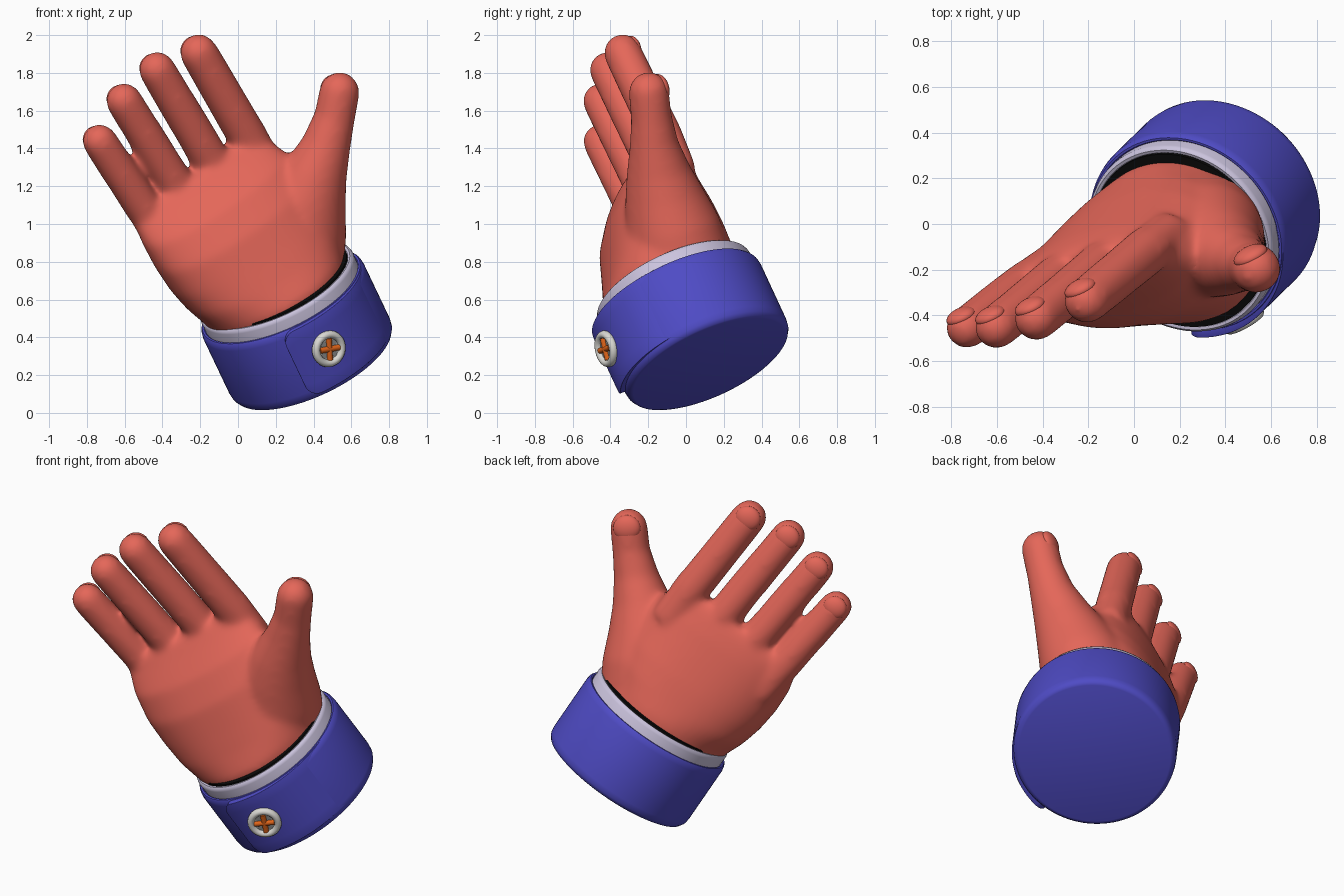
import bpy, bmesh, math
from mathutils import Vector, Matrix

if "Cube" in bpy.data.objects:
    bpy.data.objects.remove(bpy.data.objects["Cube"])


def frame(axis, origin):
    """x across the knuckles, y toward the back of the hand, z along the given axis."""
    w = Vector(axis).normalized()
    u = Vector((0.81, 0.23, 0.55))
    u = (u - w * u.dot(w)).normalized()
    m = Matrix((u, w.cross(u), w)).transposed().to_4x4()
    m.translation = origin
    return m


HAND = frame((-0.43, -0.42, 0.80), (0.39, 0.13, 0.29))
CUFF = frame((-0.396, -0.386, 0.833), (0.39, 0.115, 0.278))


def material(name, rgb):
    m = bpy.data.materials.new(name)
    m.diffuse_color = (*rgb, 1)
    m.use_nodes = True
    m.node_tree.nodes["Principled BSDF"].inputs["Base Color"].default_value = m.diffuse_color
    return m


RED = material("coral_red", (0.78, 0.135, 0.10))
BLUE = material("royal_blue", (0.078, 0.071, 0.56))
LILAC = material("pale_lilac", (0.60, 0.55, 0.73))
CREAM = material("button_white", (0.70, 0.69, 0.65))
GREY = material("button_grey", (0.30, 0.30, 0.29))
ORANGE = material("thread_orange", (0.75, 0.13, 0.01))
BLACK = material("black", (0.003, 0.003, 0.003))


def finish(name, bm, mat, place, angle=40):
    bmesh.ops.recalc_face_normals(bm, faces=bm.faces)
    me = bpy.data.meshes.new(name)
    bm.to_mesh(me)
    bm.free()
    me.materials.append(mat)
    ob = bpy.data.objects.new(name, me)
    bpy.context.collection.objects.link(ob)
    ob.matrix_world = place
    bpy.context.view_layer.objects.active = ob
    ob.select_set(True)
    bpy.ops.object.shade_smooth_by_angle(angle=math.radians(angle))
    ob.select_set(False)
    return ob


def loft(bm, rings):
    rows = [[bm.verts.new(p) for p in r] for r in rings]
    n = len(rows[0])
    for a, b in zip(rows, rows[1:]):
        for i in range(n):
            bm.faces.new((a[i], a[(i + 1) % n], b[(i + 1) % n], b[i]))
    bm.faces.new(rows[0][::-1])
    bm.faces.new(rows[-1])


def ellipse(c, ax, ay, n=32):
    return [c + ax * math.cos(2 * math.pi * i / n) + ay * math.sin(2 * math.pi * i / n)
            for i in range(n)]


def digit(bm, path):
    """Tapered round tube through (x, y, z, radius) with a domed tip."""
    pts = [Vector(p[:3]) for p in path]
    d = (pts[-1] - pts[0]).normalized()
    side = Vector((0, 1, 0)).cross(d).normalized()
    up = d.cross(side)
    secs = [(p, q[3]) for p, q in zip(pts, path)]
    tip, r = secs[-1]
    secs += [(tip + d * r * math.sin(a), r * math.cos(a))
             for a in (math.radians(k) for k in (18, 36, 54, 70, 82))]
    loft(bm, [ellipse(c, side * s, up * s) for c, s in secs])


def lathe(name, profile, mat, n=96):
    bm = bmesh.new()
    loft(bm, [ellipse(Vector((0, 0, z)), Vector((r, 0, 0)), Vector((0, r, 0)), n)
              for r, z in profile])
    return finish(name, bm, mat, CUFF)


# Hand: palm, fingers and thumb fused into one smooth skin
bm = bmesh.new()
palm = [(0.25, -.37, .38, -.36, .34), (0.50, -.42, .415, -.39, .372), (0.62, -.46, .44, -.325, .36),
        (0.75, -.485, .46, -.265, .35), (0.90, -.495, .45, -.20, .335), (1.05, -.485, .43, -.09, .32),
        (1.14, -.465, .39, .03, .305), (1.20, -.42, .33, .10, .285)]
rings = []
for z, x0, x1, y0, y1 in palm:
    ring = []
    e = 0.88 if z > 0.55 else 1.0      # squarer toward the knuckles
    for i in range(48):
        c, s = math.cos(2 * math.pi * i / 48), math.sin(2 * math.pi * i / 48)
        ring.append(Vector(((x0 + x1) / 2 + (x1 - x0) / 2 * math.copysign(abs(c) ** e, c),
                            (y0 + y1) / 2 + (y1 - y0) / 2 * math.copysign(abs(s) ** e, s), z)))
    rings.append(ring)
loft(bm, rings)
fingers = [(-.402, 1.645, .093), (-.18, 1.76, .096), (.06, 1.80, .098), (.305, 1.745, .101)]
for x, top, r in fingers:
    digit(bm, [(x * 0.95 + .025, .18, 0.95, r), (x * 0.97 + .02, .20, 1.2, r * 1.05), (x, .225, top, r)])
digit(bm, [(.20, .02, .56, .27), (.30, .015, .68, .25), (.40, .0, .80, .21), (.50, -.015, .90, .17),
           (.62, -.025, 1.0, .13), (.73, -.02, 1.10, .109), (.82, -.01, 1.20, .108)])
hand = finish("hand", bm, RED, HAND, 180)
rm = hand.modifiers.new("fuse", 'REMESH')
rm.mode = 'VOXEL'
rm.voxel_size = 0.015
rm.use_smooth_shade = True
sm = hand.modifiers.new("soften", 'SMOOTH')
sm.factor = 0.5
sm.iterations = 26

# Fingernails: low domes on the back of each tip
bm = bmesh.new()
nails = [(x, .225, top, r, 0) for x, top, r in fingers] + [(.82, -.01, 1.20, .108, 42)]
for x, y, z, r, tilt in nails:
    m = (Matrix.Translation((x, y, z)) @ Matrix.Rotation(math.radians(tilt), 4, 'Y')
         @ Matrix.Translation((0, r * 0.62, r * 0.05)) @ Matrix.Diagonal((r * .74, r * .38, r * .70, 1)))
    bmesh.ops.create_uvsphere(bm, u_segments=24, v_segments=14, radius=1, matrix=m)
finish("fingernails", bm, RED, HAND, 180)

# Sleeve cuff, shirt band and the dark opening
lathe("sleeve_cuff", [(.435, -.022), (.452, -.016), (.465, .005), (.469, .035), (.469, .37), (.465, .395),
                      (.456, .408), (.446, .408), (.436, .395), (.436, .30)], BLUE)
lathe("shirt_band", [(.439, .30), (.442, .458), (.437, .473), (.427, .48), (.414, .477), (.408, .465),
                     (.408, .42)], LILAC)
lathe("sleeve_opening", [(.410, .43), (.410, .486)], BLACK)

# Overlapping cuff flap with rounded corners, fading into the cuff
bm = bmesh.new()
COLS, ROWS, RC = 48, 6, 0.07
A0, A1 = math.radians(-26), math.radians(78)
grid = []
for i in range(COLS + 1):
    t = (i / COLS) ** 1.5
    a = A0 + (A1 - A0) * t
    r = 0.500 - 0.046 * t
    k = max(0.0, RC - (a - A0) * r)
    inset = RC - math.sqrt(RC * RC - k * k)
    lo, hi = 0.015 + inset, 0.405 - inset
    grid.append([bm.verts.new((r * math.sin(a), -r * math.cos(a), lo + (hi - lo) * j / ROWS))
                 for j in range(ROWS + 1)])
for i in range(COLS):
    for j in range(ROWS):
        bm.faces.new((grid[i][j], grid[i + 1][j], grid[i + 1][j + 1], grid[i][j + 1]))
flap = finish("cuff_flap", bm, BLUE, CUFF)
so = flap.modifiers.new("thickness", 'SOLIDIFY')
so.thickness = 0.035
so.offset = -1 if flap.data.polygons[0].normal.y < 0 else 1
bv = flap.modifiers.new("soft_edge", 'BEVEL')
bv.width = 0.01
bv.segments = 3

# Button: rim, recessed face and crossed thread, facing the palm side
PLACE = (Matrix.Translation((-.028, -.490, .222)) @ Matrix.Rotation(math.radians(6), 4, 'Z')
         @ Matrix.Rotation(math.radians(90), 4, 'X'))
bm = bmesh.new()
rim = []
for i in range(40):
    a = 2 * math.pi * i / 40
    out = Vector((math.cos(a), math.sin(a), 0))
    rim.append([bm.verts.new(PLACE @ p)
                for p in ellipse(out * 0.077 + Vector((0, 0, .010)), out * .021, Vector((0, 0, .024)), 12)])
for i in range(40):
    p, q = rim[i], rim[(i + 1) % 40]
    for j in range(12):
        bm.faces.new((p[j], q[j], q[(j + 1) % 12], p[(j + 1) % 12]))
finish("button_rim", bm, CREAM, CUFF, 180)

bm = bmesh.new()
bmesh.ops.create_cone(bm, cap_ends=True, segments=40, radius1=.07, radius2=.07, depth=.02,
                      matrix=PLACE @ Matrix.Translation((0, 0, .003)))
finish("button_face", bm, CREAM, CUFF)

bm = bmesh.new()
for k in range(4):
    a = math.radians(22 + 90 * k)
    bmesh.ops.create_cone(bm, cap_ends=True, segments=16, radius1=.018, radius2=.018, depth=.002,
                          matrix=PLACE @ Matrix.Translation((.040 * math.cos(a), .040 * math.sin(a), .0135)))
finish("button_holes", bm, GREY, CUFF)

bm = bmesh.new()
for deg in (-23, 67):
    m = (PLACE @ Matrix.Rotation(math.radians(deg), 4, 'Z') @ Matrix.Translation((0, 0, .016))
         @ Matrix.Rotation(math.radians(90), 4, 'Y'))
    bmesh.ops.create_cone(bm, cap_ends=True, segments=16, radius1=.016, radius2=.016, depth=.118, matrix=m)
finish("button_thread", bm, ORANGE, CUFF)
